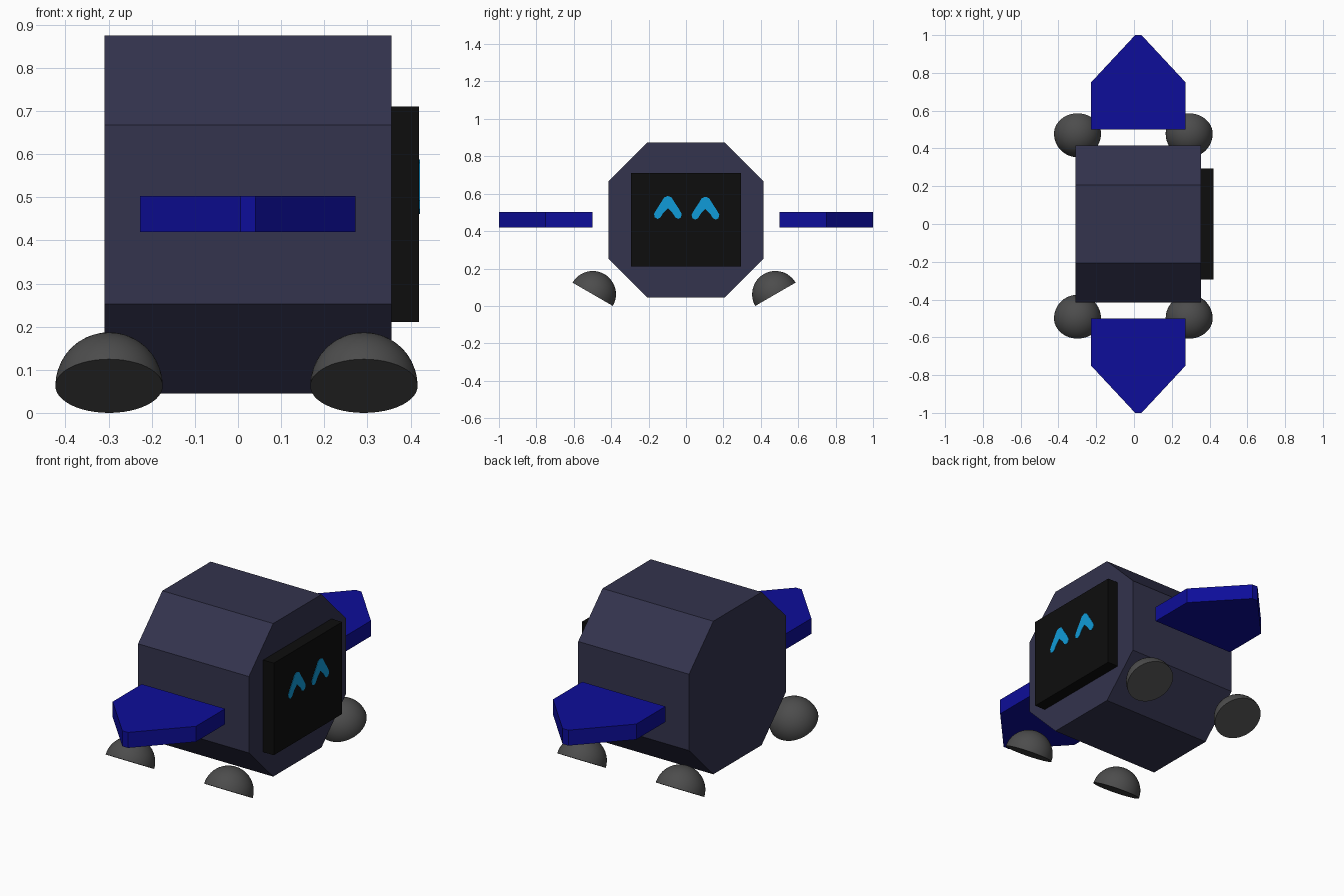
import bpy, bmesh, math
from mathutils import Matrix

if "Cube" in bpy.data.objects:
    bpy.data.objects.remove(bpy.data.objects["Cube"])


def material(name, rgb):
    m = bpy.data.materials.new(name)
    m.diffuse_color = (*rgb, 1)
    m.use_nodes = True
    m.node_tree.nodes["Principled BSDF"].inputs["Base Color"].default_value = m.diffuse_color
    return m


SLATE = material("slate body", (0.033, 0.033, 0.074))
BLUE = material("deep blue", (0.004, 0.004, 0.319))
BLACK = material("screen black", (0.004, 0.004, 0.004))
CYAN = material("eye cyan", (0.005, 0.33, 0.69))
GREY = material("foot grey", (0.073, 0.073, 0.073))


def finish(name, bm, mat):
    bmesh.ops.recalc_face_normals(bm, faces=bm.faces)
    me = bpy.data.meshes.new(name)
    bm.to_mesh(me)
    bm.free()
    me.materials.append(mat)
    ob = bpy.data.objects.new(name, me)
    bpy.context.collection.objects.link(ob)
    return ob


def prism(name, profile, lo, hi, axis, mat):
    """Extrude a profile along x (profile is y,z) or z (profile is x,y)."""
    place = (lambda a, b, t: (t, a, b)) if axis == "x" else (lambda a, b, t: (a, b, t))
    bm = bmesh.new()
    n = len(profile)
    low = [bm.verts.new(place(a, b, lo)) for a, b in profile]
    high = [bm.verts.new(place(a, b, hi)) for a, b in profile]
    bm.faces.new(low)
    bm.faces.new(high)
    for i in range(n):
        j = (i + 1) % n
        bm.faces.new((low[i], low[j], high[j], high[i]))
    return finish(name, bm, mat)


# Body: eight-sided barrel lying along x
R, H, CZ = 0.415, 0.207, 0.46
octagon = [(R, -H), (R, H), (H, R), (-H, R), (-R, H), (-R, -H), (-H, -R), (H, -R)]
prism("body", [(y, CZ + z) for y, z in octagon], -0.309, 0.356, "x", SLATE)

# Face screen
prism("face_screen", [(-0.293, 0.211), (0.293, 0.211), (0.293, 0.71), (-0.293, 0.71)],
      0.356, 0.42, "x", BLACK)

# Eyes: thin rounded chevron plates
half = [(0.02, 0.58), (0.035, 0.555), (0.06, 0.517), (0.074, 0.492), (0.07, 0.473),
        (0.055, 0.465), (0.04, 0.473), (0.025, 0.497)]
chevron = [(0, 0.588)] + half + [(0, 0.522)] + [(-y, z) for y, z in reversed(half)]
for name, cy, dz in (("eye_left", -0.097, 0), ("eye_right", 0.104, -0.004)):
    prism(name, [(cy + y, z + dz) for y, z in chevron], 0.417, 0.422, "x", CYAN)

# Floating pointed arms on both sides
arm = [(-0.227, 0.5), (0.273, 0.5), (0.273, 0.75), (0.04, 1.0), (0.006, 1.0), (-0.227, 0.75)]
for name, s in (("arm_front", -1), ("arm_back", 1)):
    prism(name, [(x, s * y) for x, y in arm], 0.419, 0.503, "z", BLUE)


# Feet: half domes with the flat side turned down and outward
def foot(name, x, y, tilt, r=0.1245):
    bm = bmesh.new()
    bmesh.ops.create_uvsphere(bm, u_segments=48, v_segments=24, radius=r)
    bmesh.ops.bisect_plane(bm, geom=bm.verts[:] + bm.edges[:] + bm.faces[:], dist=1e-5,
                           plane_co=(0, 0, 0), plane_no=(0, 0, 1), clear_inner=True)
    for f in bm.faces:
        f.smooth = True
    rim = [e for e in bm.edges if e.is_boundary]
    for e in rim:
        e.smooth = False
    for f in bmesh.ops.contextual_create(bm, geom=rim)["faces"]:
        f.smooth = False
    ob = finish(name, bm, GREY)
    ob.matrix_world = Matrix.Translation((x, y, r / 2)) @ Matrix.Rotation(tilt, 4, "X")


for side, y, s in (("front", -0.499, -1), ("back", 0.478, 1)):
    for end, x in (("left", -0.299), ("right", 0.292)):
        foot(f"foot_{side}_{end}", x, y, s * math.radians(30))
